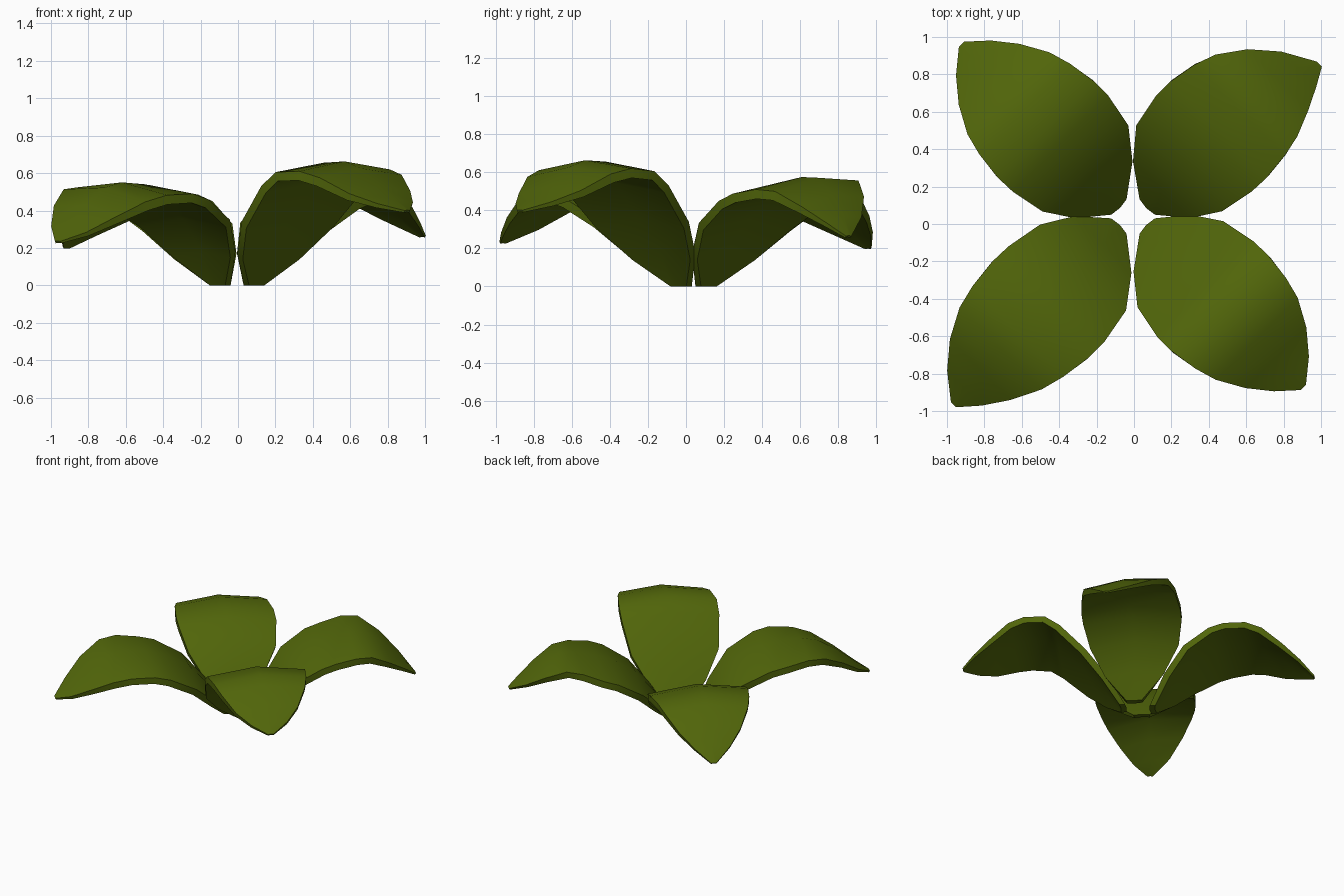
import bpy, bmesh, math
from mathutils import Vector

cube = bpy.data.objects.get("Cube")
if cube:
    bpy.data.objects.remove(cube)

# Single leaf green
green = bpy.data.materials.new("olive_green")
green.use_nodes = True
colour = (0.083, 0.132, 0.003, 1)
green.diffuse_color = colour
green.node_tree.nodes["Principled BSDF"].inputs["Base Color"].default_value = colour

# Shared outline: fraction along the leaf, and half width there
STATIONS = (0, .1, .225, .38, .47, .6, .7, .82, .92, 1)
WIDTHS = (.058, .215, .325, .362, .364, .343, .31, .23, .132, .02)
RIDGE = .05


def add_leaf(name, base, angle, length, heights, lean, tip, tilt):
    """Tapering leaf folded softly along a middle ridge, with a thin rim."""
    along = Vector((math.cos(angle), math.sin(angle), 0))
    across = Vector((-along.y, along.x, 0))
    origin = Vector((base[0], base[1], 0))
    bm = bmesh.new()
    upper, lower = [], []
    last = len(STATIONS) - 1
    for i, (t, half) in enumerate(zip(STATIONS, WIDTHS)):
        # Thickness direction follows the bent profile
        a, b = max(i - 1, 0), min(i + 1, last)
        run = (STATIONS[b] - STATIONS[a]) * length
        down = Vector((heights[b] - heights[a], -run)).normalized()
        thick = .05 if t < .75 else .05 - .038 * (t - .75) / .25
        middle = lean * min(1, 4 * t) * (1 - t * t) + tip * t ** 8
        # The outer half of the leaf twists a little
        twist = tilt * max(0, math.sin(2 * math.pi * (t - .5)))
        top_row, low_row = [], []
        for u in (-1, 0, 1):
            rise = (1 - abs(u)) * RIDGE * half / .36
            z = heights[i] + twist * u
            d = t * length - .02 * (1 - t)
            if i:
                z += rise
            else:
                d -= rise
            top = origin + along * d + across * (middle + half * u)
            top.z = z
            low = top + along * (down.x * thick)
            low.z = z + down.y * thick if i else 0
            top_row.append(bm.verts.new(top))
            low_row.append(bm.verts.new(low))
        upper.append(top_row)
        lower.append(low_row)

    # Upper and lower skins
    for i in range(last):
        for j in (0, 1):
            for rows in (upper, lower):
                bm.faces.new((rows[i][j], rows[i + 1][j],
                              rows[i + 1][j + 1], rows[i][j + 1]))
        # Side rims
        for j in (0, 2):
            bm.faces.new((upper[i][j], upper[i + 1][j],
                          lower[i + 1][j], lower[i][j]))
    # Foot and tip rims
    for i in (0, last):
        for j in (0, 1):
            bm.faces.new((upper[i][j], upper[i][j + 1],
                          lower[i][j + 1], lower[i][j]))
    bmesh.ops.recalc_face_normals(bm, faces=bm.faces)
    mesh = bpy.data.meshes.new(name)
    bm.to_mesh(mesh)
    bm.free()
    mesh.materials.append(green)
    leaf = bpy.data.objects.new(name, mesh)
    bpy.context.collection.objects.link(leaf)
    bpy.ops.object.select_all(action='DESELECT')
    leaf.select_set(True)
    bpy.context.view_layer.objects.active = leaf
    bpy.ops.object.shade_smooth_by_angle(angle=math.radians(40))


# Four leaves spreading along the diagonals
quarter = math.pi / 2
start = math.pi / 4
add_leaf("back_left_leaf", (.085, .105), start, 1.17,
         (0, .17, .335, .45, .487, .527, .528, .445, .35, .265), .03, -.11, .03)
add_leaf("back_right_leaf", (-.095, .105), start + quarter, 1.19,
         (0, .17, .33, .45, .485, .498, .465, .37, .285, .205), -.022, -.02, 0)
add_leaf("front_right_leaf", (-.095, -.025), start + 2 * quarter, 1.28,
         (0, .18, .35, .46, .49, .503, .48, .395, .3, .235), .025, .05, -.035)
add_leaf("front_left_leaf", (.085, -.025), start + 3 * quarter, 1.18,
         (0, .17, .34, .53, .605, .615, .583, .497, .44, .4), -.022, -.02, .008)
